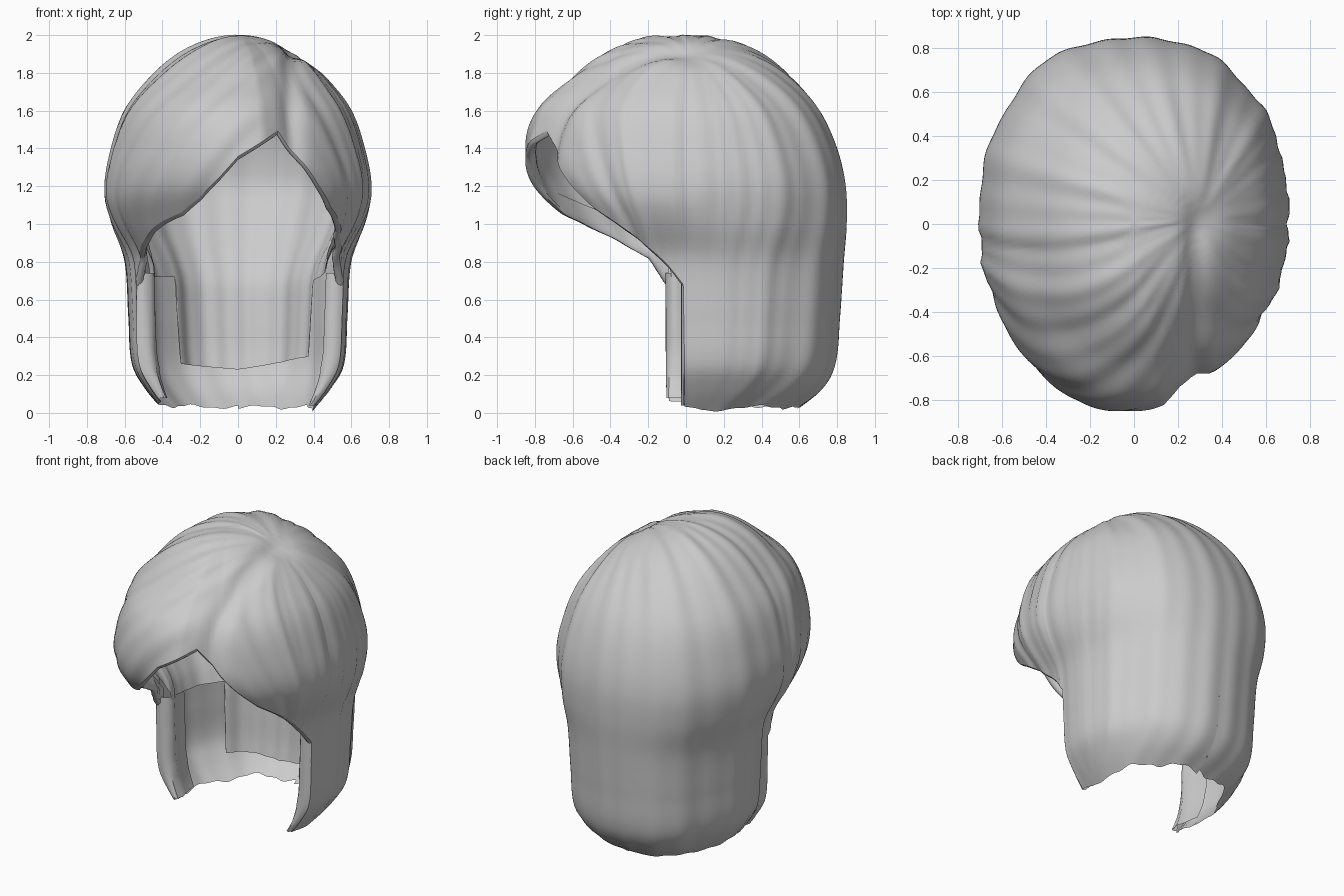
import bpy, bmesh, math
from mathutils import Vector

if "Cube" in bpy.data.objects:
    bpy.data.objects.remove(bpy.data.objects["Cube"])

# Profile of the hair by height: z, half width, back depth, front depth
PROFILE = [(2.0, 0, 0, 0), (1.98, .14, .20, .25), (1.9, .32, .40, .44), (1.76, .48, .58, .62),
           (1.6, .60, .71, .79), (1.4, .67, .80, .86), (1.2, .705, .845, .84), (1.0, .68, .85, .70),
           (.8, .615, .835, .60), (.5, .595, .815, .58), (.25, .575, .79, .58),
           (.12, .50, .72, .56), (0, .40, .57, .54)]
# Lower hair line: angle from the front (right is positive), height
EDGE = [(-180, .03), (-110, .04), (-80.6, .07), (-80, .68), (-70, .83), (-52, .94), (-36, 1.02),
        (-26, 1.06), (-17, 1.14), (-8, 1.25), (0, 1.36), (10, 1.43), (19.5, 1.50), (28, 1.36), (37, 1.21),
        (45, 1.09), (65, .92), (80, .78), (88.4, .68), (89, .03), (96, .01), (115, .03), (180, .03)]
# Lower line of the inner cap: sides stop high, the nape runs lower
CAP_EDGE = [(-180, .23), (-125, .26), (-124.5, .72), (-80, .72), (80, .78), (111.5, .70), (112, .30), (180, .23)]
CAP_DEPTH = [(0, .32), (.3, .33), (.7, .32), (.9, .22), (1.2, .10), (1.5, .06), (2, .05)]
SIDE_DEPTH = [(0, .10), (.8, .10), (1.2, .06), (2, .05)]
CROWN = Vector((.30, .02, 1.87))


def linear(keys, u):
    for (a0, z0), (a1, z1) in zip(keys, keys[1:]):
        if u <= a1:
            return z0 + (z1 - z0) * (u - a0) / (a1 - a0)
    return keys[-1][1]


def clamp(v):
    return min(max(v, 0), 1)


def ease(v):
    v = clamp(v)
    return v * v * (3 - 2 * v)


def smooth(keys, u, k):
    """Cubic interpolation of column k through keys (u, values...)."""
    n = len(keys)
    i = max(j for j in range(n - 1) if keys[j][0] <= u or j == 0)

    def slope(j):
        a, b = keys[max(j - 1, 0)], keys[min(j + 1, n - 1)]
        return (b[k] - a[k]) / (b[0] - a[0])
    a, b = keys[i], keys[i + 1]
    h = b[0] - a[0]
    t = (u - a[0]) / h
    return ((2*t**3 - 3*t*t + 1) * a[k] + (t**3 - 2*t*t + t) * h * slope(i)
            + (3*t*t - 2*t**3) * b[k] + (t**3 - t*t) * h * slope(i + 1))


S_KEYS = [(math.sqrt(2 - p[0]), *p[1:]) for p in PROFILE]
RINGS = [[smooth(S_KEYS, i / 200 * math.sqrt(2), k) for k in (1, 2, 3)] for i in range(201)]


def signed_pow(v, e):
    return math.copysign(abs(v) ** e, v)


def hair_point(a, z, depth=0):
    """Point on the hair at angle a and height z, pushed inward by depth."""
    f = min(math.sqrt(max(2 - z, 0) / 2) * 200, 199.999)
    i = int(f)
    w, back, front = [p + (q - p) * (f - i) for p, q in zip(RINGS[i], RINGS[i + 1])]
    sn, cs = math.sin(math.radians(a)), math.cos(math.radians(a))
    if cs > 0:
        right = clamp((a - 12) / 14) * .09        # right side sits lower than the fringe
        x, y = w * sn, -front * (1 - right) * cs
    else:
        x, y = w * signed_pow(sn, .88), back * signed_pow(-cs, .88)
    x *= 1 - .10 * ease((1.15 - z) / .35) * ease((.25 - y) / .4)   # side locks narrow to the front
    p = Vector((x, y, z))
    d = p - Vector((0, 0, min(z, 1.2)))
    n = d.normalized() if d.length > 1e-6 else Vector((0, 0, 1))
    # strand ridges fan out from the crown and sweep back at the front, plus the parting groove
    q = p - CROWN
    fade = 1 / (1 + math.exp(min((y + .15) * 14, 50)))
    ang = math.atan2(q.y, q.x) + .8 * (1.9 - z) * fade * math.tanh((.27 - x) / .12)
    ridge = .011 * abs(math.sin(4.5 * ang + .6)) + .005 * math.sin(14 * ang) + .003 * math.sin(31 * ang + 1)
    amp = min(math.hypot(q.x, q.y) / .5, 1)
    part = 1 / (1 + math.exp(y * 25))
    groove = .03 * math.exp(-((x - .28) / .05) ** 2) * part
    groove += .025 * math.exp(-(q.length / .1) ** 2)
    return p + n * ((ridge - .009) * amp - groove - depth)


def heights(zb, upper=56, lower=22, split=.69):
    """Heights from the top to zb; all below the split collapse on the front strands."""
    zu = max(zb, split)
    return ([2 - (2 - zu) * (j / upper) ** 2 for j in range(upper + 1)]
            + [zu + (zb - zu) * j / lower for j in range(1, lower + 1)])


def build(name, columns):
    bm = bmesh.new()
    vs = [[bm.verts.new(p) for p in col] for col in columns]
    for c0, c1 in zip(vs, vs[1:]):
        for j in range(len(c0) - 1):
            bm.faces.new((c0[j], c1[j], c1[j + 1], c0[j + 1]))
    bmesh.ops.remove_doubles(bm, verts=bm.verts, dist=.0003)
    bmesh.ops.recalc_face_normals(bm, faces=bm.faces)
    mesh = bpy.data.meshes.new(name)
    bm.to_mesh(mesh)
    bm.free()
    ob = bpy.data.objects.new(name, mesh)
    bpy.context.collection.objects.link(ob)
    bpy.ops.object.select_all(action='DESELECT')
    bpy.context.view_layer.objects.active = ob
    ob.select_set(True)
    bpy.ops.object.shade_smooth_by_angle(angle=math.radians(50))


steps = [-180 + 2 * i for i in range(181)]

# Outer hair
angles = sorted(set(steps + [a for a, _ in EDGE]))
columns = []
for a in angles:
    zb = linear(EDGE, a)
    if zb < .1:
        zb += .008 * math.sin(a * .16) + .004 * math.sin(a * .41)
    columns.append([hair_point(a, z) for z in heights(zb)])
build("outer_hair", columns)

# Rounded lip turning under the fringe and the right front strands
columns = []
for a in [x for x in angles if -80 <= x <= 88.4]:
    zb = linear(EDGE, a)
    columns.append([hair_point(a, zb + dz, d) for dz, d in
                    ((0, 0), (-.012, .01), (-.014, .025), (.0, .04), (.04, .05), (.12, .058))])
build("fringe_lip", columns)

# Inner cap lining the hair
columns = []
for a in sorted(set(steps + [a for a, _ in CAP_EDGE + EDGE if a])):
    zb = max(linear(CAP_EDGE, a), linear(EDGE, a) + .1 if -80 <= a <= 88.4 else 0)
    nape = clamp(-math.cos(math.radians(a))) ** .8
    columns.append([hair_point(a, z, linear(SIDE_DEPTH, z) * (1 - nape) + linear(CAP_DEPTH, z) * nape)
                    for z in heights(zb, 40, 8, .72)])
build("inner_cap", columns)

# Side locks: the vertical front edges fold inward and run back a little
for name, a0, turn, bottom in (("side_lock_left", -80.5, -1, .08), ("side_lock_right", 88.9, 1, .04)):
    fold = [(0, 0), (-1.5, .02), (-2, .05), (-1, .08), (1, .095), (4, .10), (10, .10), (18, .10)]
    columns = []
    for da, d in fold:
        columns.append([hair_point(a0 + turn * da, z, d * min(1, .2 + z / .3))
                        for z in [.74 + (bottom - .74) * j / 20 for j in range(21)]])
    build(name, columns)
